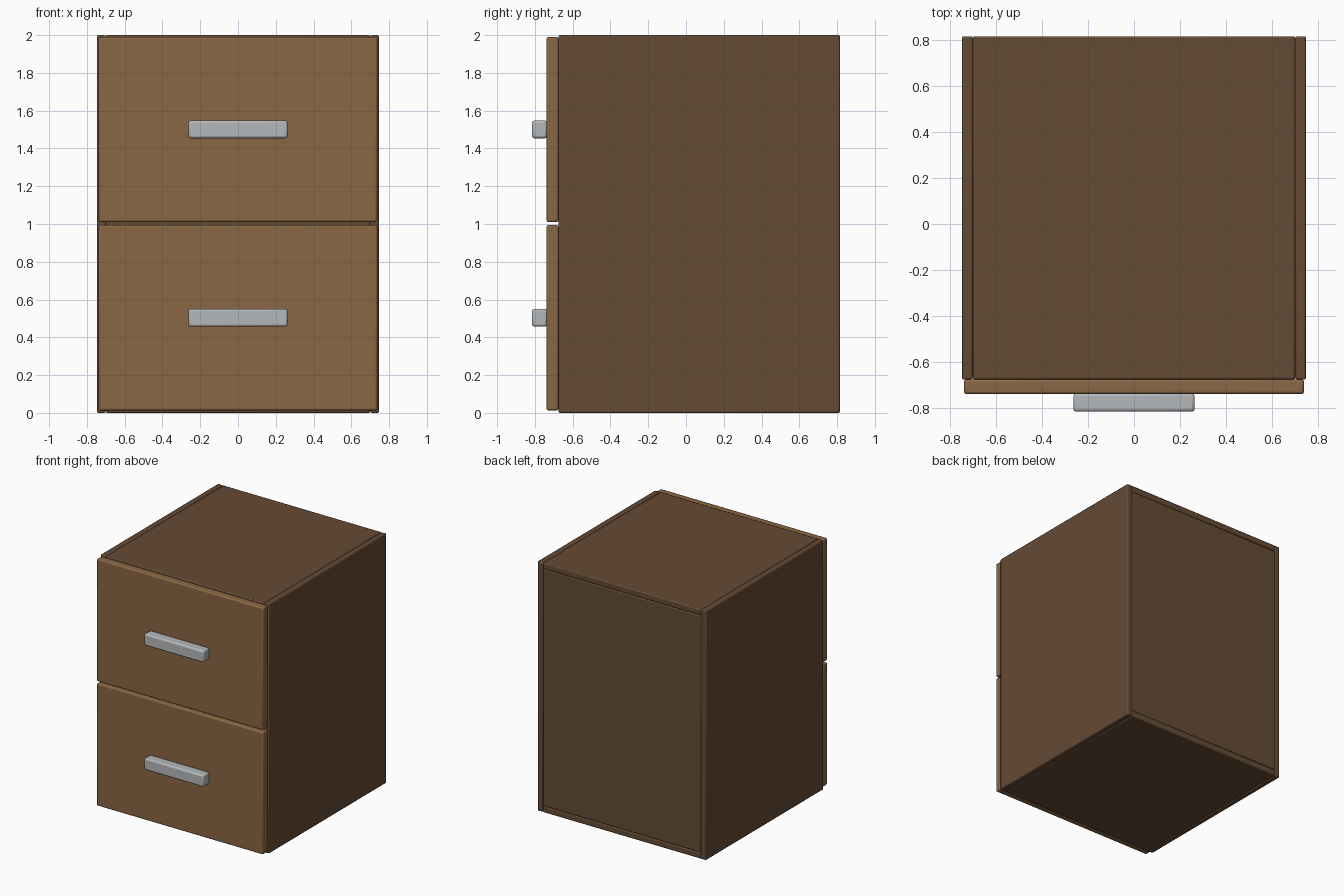
import bpy

if "Cube" in bpy.data.objects:
    bpy.data.objects.remove(bpy.data.objects["Cube"])


def material(name, rgb):
    m = bpy.data.materials.new(name)
    m.diffuse_color = (*rgb, 1.0)
    m.use_nodes = True
    m.node_tree.nodes["Principled BSDF"].inputs["Base Color"].default_value = m.diffuse_color
    return m


dark_wood = material("dark brown wood", (0.130, 0.070, 0.036))
light_wood = material("light brown wood", (0.255, 0.135, 0.056))
metal = material("light grey metal", (0.46, 0.48, 0.50))


def box(name, x, y, z, mat, bevel=0.008, segments=2):
    """Bevelled box from (min, max) ranges on each axis."""
    centre = [(a + b) / 2 for a, b in (x, y, z)]
    bpy.ops.mesh.primitive_cube_add(size=1, location=centre)
    ob = bpy.context.object
    ob.name = name
    ob.scale = [b - a for a, b in (x, y, z)]
    bpy.ops.object.transform_apply(location=False, rotation=False, scale=True)
    ob.data.materials.append(mat)
    mod = ob.modifiers.new("rounded edges", 'BEVEL')
    mod.width = bevel
    mod.segments = segments
    bpy.ops.object.shade_smooth_by_angle()
    return ob


FRONT, BACK = -0.675, 0.815   # cabinet depth range
W, INNER = 0.747, 0.70        # outer and inner half widths
T = 0.05                      # board thickness

# Cabinet sides
box("left_side", (-W, -INNER), (FRONT, BACK), (0, 2), dark_wood)
box("right_side", (INNER, W), (FRONT, BACK), (0, 2), dark_wood)

# Top, bottom, divider and back boards between the sides
for name, z in (("bottom_board", 0), ("top_board", 2 - T)):
    box(name, (-INNER, INNER), (FRONT, BACK), (z, z + T), dark_wood)
box("divider", (-INNER, INNER), (FRONT, BACK - T), (0.975, 1.025), dark_wood)
box("back_board", (-INNER, INNER), (BACK - T, BACK), (T, 2 - T), dark_wood)

# Drawer fronts with bar handles
for name, z0, z1 in (("lower", 0.013, 0.994), ("upper", 1.01, 1.991)):
    mid = (z0 + z1) / 2
    box(name + "_drawer_front", (-0.738, 0.738), (-0.738, FRONT), (z0, z1),
        light_wood, 0.01)
    box(name + "_handle", (-0.263, 0.263), (-0.815, -0.735),
        (mid - 0.047, mid + 0.047), metal, 0.012)
